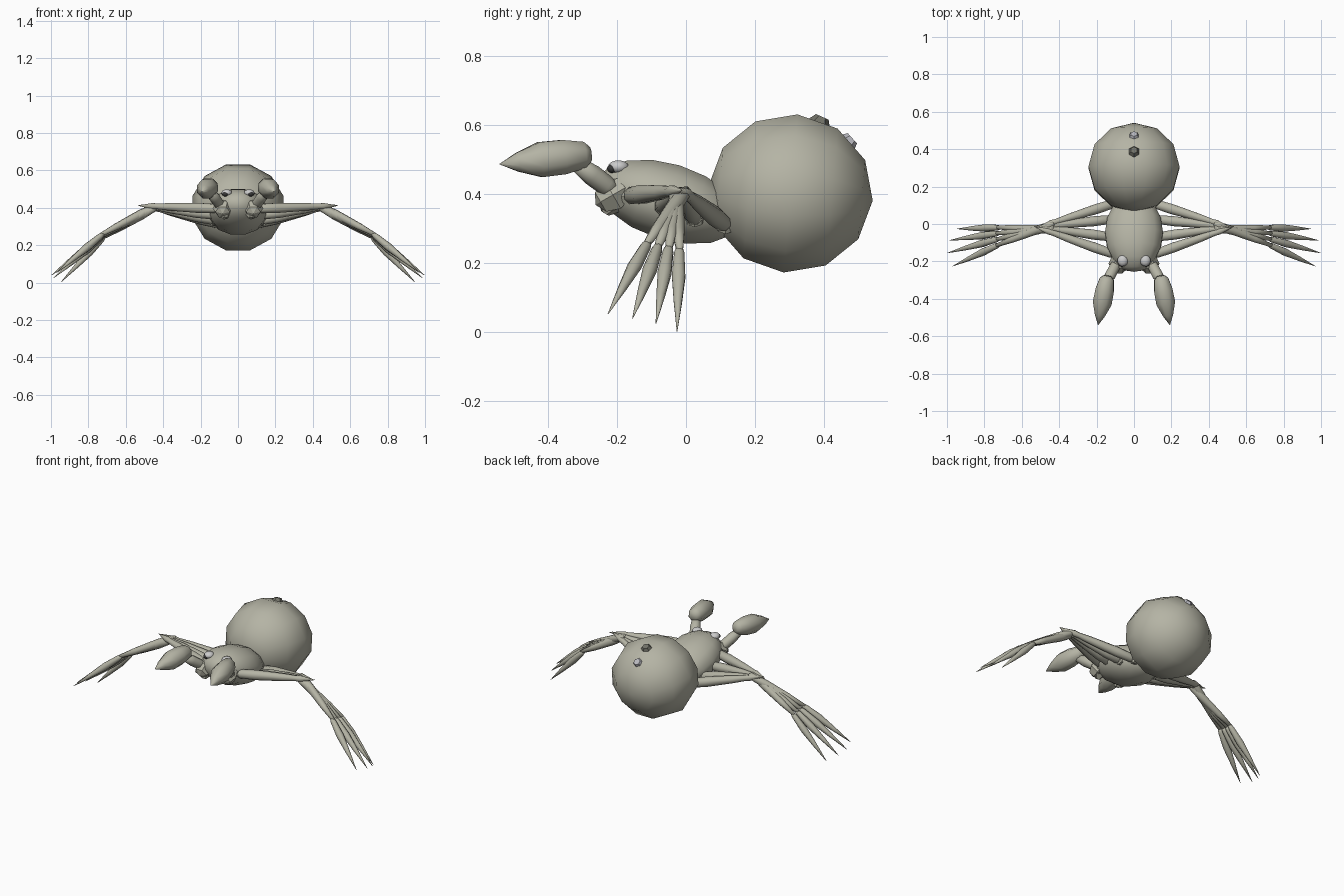
import bpy, bmesh, math
from mathutils import Vector, Matrix

if "Cube" in bpy.data.objects:
    bpy.data.objects.remove(bpy.data.objects["Cube"])


def material(name, c):
    m = bpy.data.materials.new(name)
    m.diffuse_color = (*c, 1)
    m.use_nodes = True
    m.node_tree.nodes["Principled BSDF"].inputs["Base Color"].default_value = m.diffuse_color
    return m


BODY = material("body_olive_grey", (0.46, 0.455, 0.375))
EYE = material("eye_pale", (0.8, 0.8, 0.8))
PUPIL = material("pupil_dark", (0.04, 0.04, 0.04))
DARK = material("lump_dark", (0.17, 0.17, 0.14))
PALE = material("lump_pale", (0.5, 0.5, 0.54))


def finish(name, bm, smooth=True, mat=BODY):
    bmesh.ops.recalc_face_normals(bm, faces=bm.faces)
    me = bpy.data.meshes.new(name)
    for f in bm.faces:
        f.smooth = smooth
    bm.to_mesh(me)
    bm.free()
    ob = bpy.data.objects.new(name, me)
    bpy.context.collection.objects.link(ob)
    me.materials.append(mat)
    return ob


def ellipsoid(name, c, r, tilt=0, seg=12, rings=8, smooth=True, mat=BODY):
    # poles along y, flat side up, then tilted about x
    bm = bmesh.new()
    bmesh.ops.create_uvsphere(bm, u_segments=seg, v_segments=rings, radius=1)
    m = (Matrix.Translation(c) @ Matrix.Rotation(math.radians(tilt), 4, 'X')
         @ Matrix.Diagonal((*r, 1)) @ Matrix.Rotation(math.pi / 2, 4, 'X')
         @ Matrix.Rotation(math.pi / seg, 4, 'Z'))
    bmesh.ops.transform(bm, matrix=m, verts=bm.verts)
    return finish(name, bm, smooth, mat)


def spindle(name, a, b, profile, sides=8, smooth=True, mat=BODY):
    # turned limb segment from a to b; profile = (fraction, radius)
    a, b = Vector(a), Vector(b)
    q = (b - a).to_track_quat('Z', 'Y')
    bm = bmesh.new()
    rings = []
    for t, r in profile:
        ring = []
        for i in range(sides):
            w = 2 * math.pi * (i + 0.5) / sides
            ring.append(bm.verts.new(a.lerp(b, t) + q @ Vector((r * math.cos(w), r * math.sin(w), 0))))
        rings.append(ring)
    for p, n in zip(rings, rings[1:]):
        for i in range(sides):
            j = (i + 1) % sides
            bm.faces.new((p[i], p[j], n[j], n[i]))
    bm.faces.new(rings[0])
    bm.faces.new(rings[-1])
    return finish(name, bm, smooth, mat)


# Body
ellipsoid("abdomen", (0, 0.303, 0.402), (0.252, 0.239, 0.238), -5, 12, 6)
ellipsoid("thorax", (0, -0.05, 0.378), (0.16, 0.215, 0.114), -17)

# Two small lumps on the rear top of the abdomen
LUMP = [(0, 0.034), (0.6, 0.034), (1, 0.02)]
spindle("spinneret_upper", (0, 0.373, 0.575), (0, 0.395, 0.624), LUMP, 6, False, DARK)
spindle("spinneret_lower", (0, 0.43, 0.515), (0, 0.482, 0.562), LUMP, 6, False, PALE)

FEMUR = [(0, 0.014), (0.06, 0.026), (0.25, 0.029), (0.6, 0.022), (0.76, 0.016), (0.82, 0.018), (1, 0.001)]
TIBIA = [(0, 0.010), (0.08, 0.020), (0.3, 0.024), (0.7, 0.019), (1, 0.010)]
TARSUS = [(0, 0.009), (0.08, 0.016), (0.35, 0.021), (0.65, 0.013), (1, 0.001)]

# Per leg, front to back: root, femur tip, knee, ankle, foot tip
LEGS = [
    ((0.10, -0.165, 0.395), (0.535, -0.012, 0.412), (0.43, 0.002, 0.414), (0.735, -0.115, 0.255), (0.97, -0.226, 0.053)),
    ((0.12, -0.070, 0.360), (0.52, -0.015, 0.412), (0.43, -0.015, 0.412), (0.735, -0.082, 0.247), (0.997, -0.155, 0.040)),
    ((0.12, 0.025, 0.330), (0.52, -0.018, 0.414), (0.43, -0.025, 0.410), (0.735, -0.050, 0.242), (0.985, -0.087, 0.026)),
    ((0.09, 0.115, 0.310), (0.52, -0.020, 0.418), (0.43, -0.032, 0.408), (0.730, -0.018, 0.237), (0.946, -0.026, 0.003)),
]

for s, side in ((-1, "left"), (1, "right")):
    def P(p):
        return Vector((s * p[0], p[1], p[2]))

    # Legs
    for i, leg in enumerate(LEGS, 1):
        root, end, knee, ankle, tip = map(P, leg)
        n = f"leg_{side}_{i}"
        spindle(n + "_femur", root, end, FEMUR)
        spindle(n + "_tibia", knee, ankle, TIBIA)
        spindle(n + "_tarsus", ankle.lerp(knee, 0.06), tip, TARSUS)
        # chunky hip under the femur
        ellipsoid(n + "_hip", root, (0.03, 0.03, 0.03), 0, 6, 4, False)

    # Raised feelers with pointed clubs
    spindle(f"feeler_{side}_stem", P((0.09, -0.205, 0.405)), P((0.15, -0.318, 0.49)),
            [(0, 0.024), (0.25, 0.030), (0.6, 0.031), (1, 0.022)])
    spindle(f"feeler_{side}_club", P((0.142, -0.277, 0.516)), P((0.192, -0.54, 0.487)),
            [(0, 0.022), (0.07, 0.041), (0.3, 0.054), (0.55, 0.055), (0.8, 0.030), (1, 0.001)])

    # Faceted jaws
    ellipsoid(f"jaw_{side}", P((0.082, -0.212, 0.398)), (0.054, 0.058, 0.053), 30, 6, 4, False)
    spindle(f"fang_{side}", P((0.075, -0.2, 0.40)), P((0.07, -0.235, 0.345)),
            [(0, 0.045), (0.6, 0.035), (1, 0.014)], 5, False)

    # Eyes
    ellipsoid(f"eye_{side}", P((0.06, -0.196, 0.479)), (0.029, 0.030, 0.020), 0, 10, 8, True, EYE)
    ellipsoid(f"pupil_{side}", P((0.068, -0.215, 0.474)), (0.017, 0.014, 0.014), 0, 8, 6, True, PUPIL)
